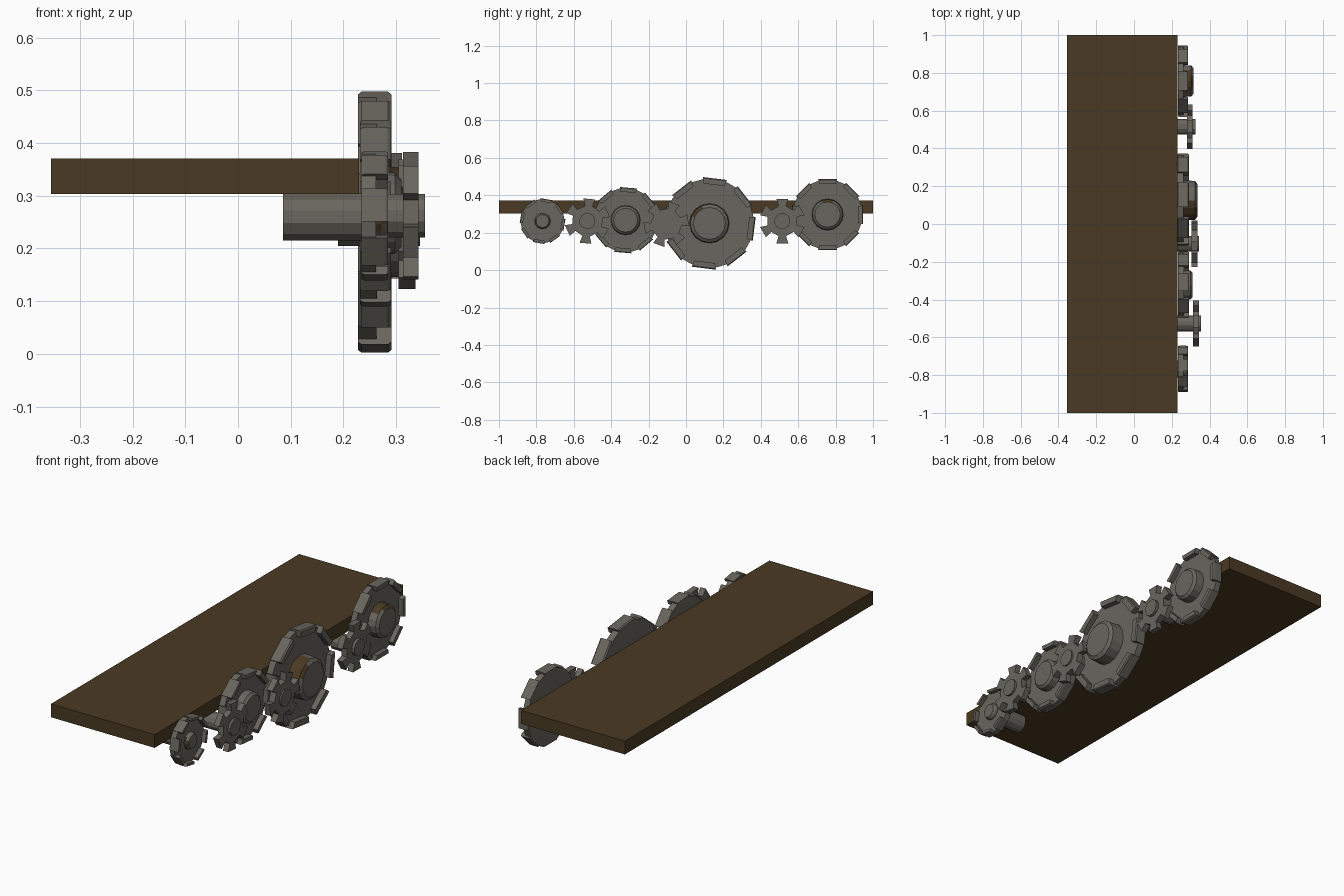
import bpy, bmesh
from math import sin, cos, radians, tau

old = bpy.data.objects.get("Cube")
if old:
    bpy.data.objects.remove(old)


def material(name, color):
    m = bpy.data.materials.new(name)
    m.use_nodes = True
    m.diffuse_color = color
    m.node_tree.nodes["Principled BSDF"].inputs["Base Color"].default_value = color
    return m


STEEL = material("grey steel", (0.14, 0.132, 0.112, 1))
WOOD = material("dark brown", (0.068, 0.042, 0.017, 1))


def ring(radius, sides, phase=0):
    return [(radius * cos(phase + tau * i / sides), radius * sin(phase + tau * i / sides))
            for i in range(sides)]


def loft(bm, y, z, sections):
    """Join matching (x, outline) sections along x and cap both ends."""
    loops = [[bm.verts.new((x, y + a, z + b)) for a, b in outline] for x, outline in sections]
    sides = []
    for low, high in zip(loops, loops[1:]):
        for i in range(len(low)):
            j = (i + 1) % len(low)
            sides.append(bm.faces.new((low[i], low[j], high[j], high[i])))
    bm.faces.new(loops[0][::-1])
    bm.faces.new(loops[-1])
    return sides


def finish(name, bm):
    bmesh.ops.recalc_face_normals(bm, faces=bm.faces)
    mesh = bpy.data.meshes.new(name)
    bm.to_mesh(mesh)
    bm.free()
    mesh.materials.append(STEEL)
    mesh.materials.append(WOOD)
    obj = bpy.data.objects.new(name, mesh)
    bpy.context.collection.objects.link(obj)
    return obj


def tooth_outline(inner, outer, angle, half_in, half_out):
    polar = ((inner, -half_in), (outer, -half_out), (outer, half_out), (inner, half_in))
    return [(r * cos(angle + h), r * sin(angle + h)) for r, h in polar]


def large_gear(name, y, z, radius, x0, x1, hub_r, hub_x, phase, worn=None):
    """Thin disc, raised rim teeth and a tapered hub; worn is the angle of a brown hub patch."""
    teeth = 8
    face_x = x0 + (x1 - x0) * 0.55
    half = radians(15)
    bm = bmesh.new()
    disc = []
    for i in range(teeth):
        a = radians(phase) + tau * i / teeth
        for h in (-half, half):
            disc.append((0.955 * radius * cos(a + h), 0.955 * radius * sin(a + h)))
    loft(bm, y, z, [(x0, disc), (face_x, disc)])
    finish(name + "_disc", bm)

    bm = bmesh.new()
    for i in range(teeth):
        a = radians(phase) + tau * i / teeth
        full = tooth_outline(radius * 0.86, radius, a, half, half)
        tip = tooth_outline(radius * 0.86, radius * 0.98, a, half, half)
        loft(bm, y, z, [(x0, tip), (x0 + 0.006, full), (x1 - 0.006, full), (x1, tip)])
    finish(name + "_teeth", bm)

    bm = bmesh.new()
    sides = loft(bm, y, z, [(face_x - 0.01, ring(hub_r, 16)),
                            (hub_x - 0.012, ring(hub_r * 0.96, 16)),
                            (hub_x, ring(hub_r * 0.8, 16))])
    if worn is not None:
        a = radians(worn)
        for f in sides:
            c = f.calc_center_median()
            if (c.y - y) * cos(a) + (c.z - z) * sin(a) > hub_r * 0.72:
                f.material_index = 1
    finish(name + "_hub", bm)


def small_gear(name, y, z, x0, x1, shaft_x0, shaft_x1, phase):
    """Six flared teeth on a shaft that shows through the front."""
    outline = []
    for i in range(6):
        outline += tooth_outline(0.083, 0.123, radians(phase) + tau * i / 6,
                                 radians(14), radians(15))
    bm = bmesh.new()
    loft(bm, y, z, [(x0, outline), (x1, outline)])
    finish(name + "_cog", bm)
    shaft(name + "_shaft", y, z, 0.043, shaft_x0, shaft_x1)


def shaft(name, y, z, radius, x0, x1):
    bm = bmesh.new()
    outline = ring(radius, 12, tau / 24)
    loft(bm, y, z, [(x0, outline), (x1, outline)])
    finish(name, bm)


# Plank
bm = bmesh.new()
plank = [(-1, 0.303), (1, 0.303), (1, 0.371), (-1, 0.371)]
for f in loft(bm, 0, 0, [(-0.355, plank), (0.23, plank)]):
    f.material_index = 1
for f in bm.faces:
    f.material_index = 1
finish("plank", bm)

# Large gears along the plank edge
large_gear("front_gear", -0.767, 0.262, 0.123, 0.234, 0.285, 0.043, 0.284, 80, 180)
large_gear("second_gear", -0.323, 0.267, 0.18, 0.232, 0.29, 0.08, 0.31, 85)
large_gear("main_gear", 0.125, 0.25, 0.25, 0.228, 0.291, 0.107, 0.336, 83, 135)
large_gear("rear_gear", 0.757, 0.297, 0.196, 0.232, 0.286, 0.085, 0.315, 90, 90)
shaft("front_gear_shaft", -0.767, 0.26, 0.046, 0.085, 0.24)

# Small linking gears
small_gear("front_link", -0.527, 0.262, 0.313, 0.343, 0.19, 0.355, 25)
small_gear("middle_link", -0.105, 0.246, 0.305, 0.337, 0.19, 0.345, 10)
small_gear("rear_link", 0.515, 0.262, 0.28, 0.311, 0.19, 0.325, 30)
